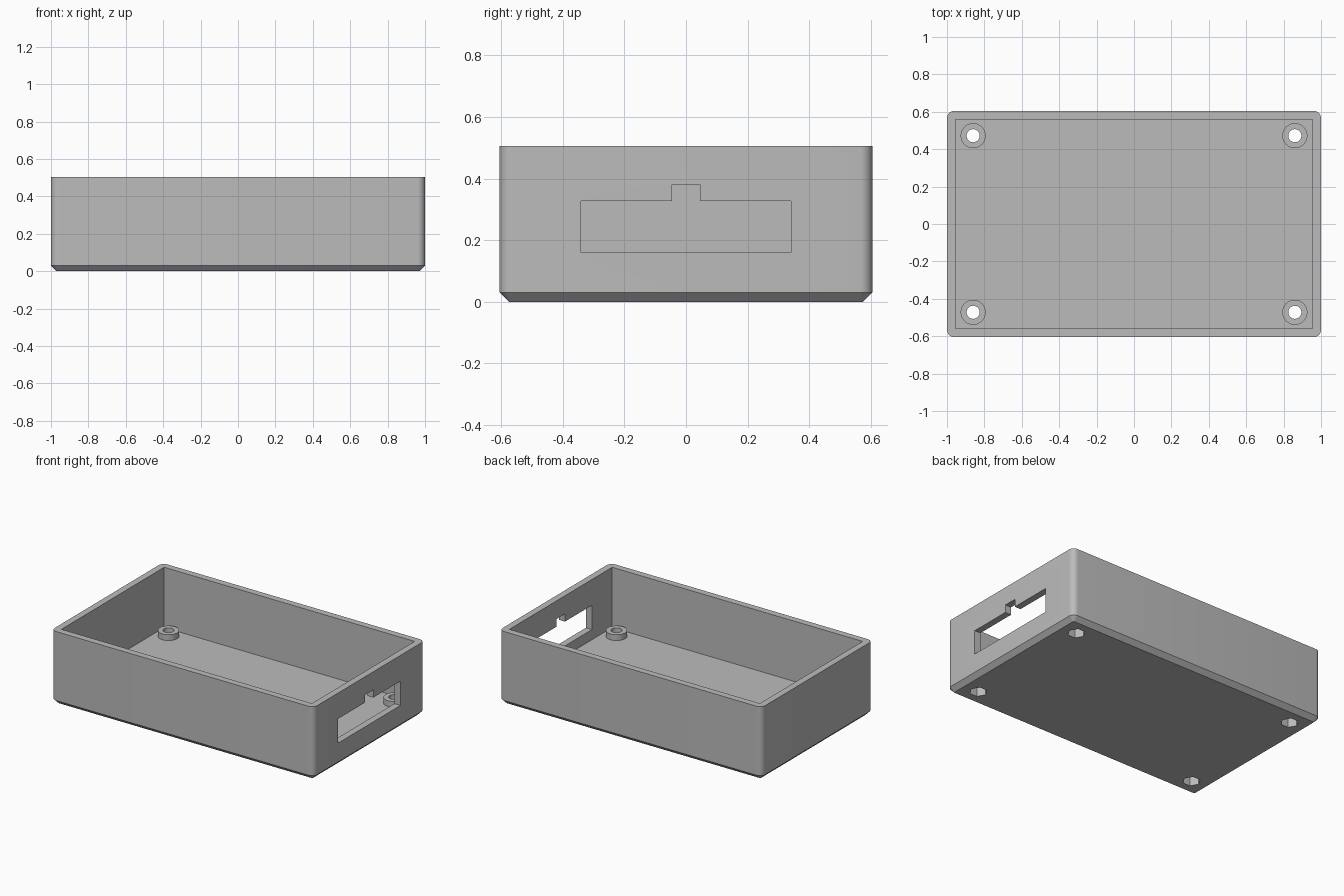
import bpy
import bmesh
from math import cos, sin, pi

if "Cube" in bpy.data.objects:
    bpy.data.objects.remove(bpy.data.objects["Cube"])

grey = bpy.data.materials.new("plain grey")
grey.use_nodes = True
COLOUR = (0.5, 0.5, 0.5, 1)
grey.diffuse_color = COLOUR
grey.node_tree.nodes["Principled BSDF"].inputs["Base Color"].default_value = COLOUR

HALF_X, HALF_Y, HEIGHT = 1.0, 0.605, 0.505
WALL, FLOOR, CHAMFER, RADIUS = 0.046, 0.09, 0.03, 0.04
SCREW_X, SCREW_Y = 0.86, 0.472


def loft(name, rings):
    """Closed solid through a stack of equal-length point rings."""
    bm = bmesh.new()
    loops = [[bm.verts.new(p) for p in ring] for ring in rings]
    n = len(loops[0])
    for low, high in zip(loops, loops[1:]):
        for i in range(n):
            j = (i + 1) % n
            bm.faces.new((low[i], low[j], high[j], high[i]))
    bm.faces.new(loops[0][::-1])
    bm.faces.new(loops[-1])
    bmesh.ops.recalc_face_normals(bm, faces=bm.faces)
    mesh = bpy.data.meshes.new(name)
    bm.to_mesh(mesh)
    bm.free()
    mesh.materials.append(grey)
    obj = bpy.data.objects.new(name, mesh)
    bpy.context.collection.objects.link(obj)
    return obj


def rounded_rect(hx, hy, r, z, steps=8):
    ring = []
    for k, (sx, sy) in enumerate([(1, 1), (-1, 1), (-1, -1), (1, -1)]):
        for i in range(steps + 1):
            a = (k + i / steps) * pi / 2
            ring.append((sx * (hx - r) + r * cos(a), sy * (hy - r) + r * sin(a), z))
    return ring


def prism(name, x, y, r, z0, z1, sides):
    angles = [2 * pi * i / sides for i in range(sides)]
    return loft(name, [[(x + r * cos(a), y + r * sin(a), z) for a in angles]
                       for z in (z0, z1)])


def box(name, x0, x1, y0, y1, z0, z1):
    return loft(name, [[(x0, y0, z), (x1, y0, z), (x1, y1, z), (x0, y1, z)]
                       for z in (z0, z1)])


def combine(target, tool, operation):
    """Apply a boolean and discard the tool."""
    mod = target.modifiers.new("boolean", 'BOOLEAN')
    mod.operation, mod.solver, mod.object = operation, 'EXACT', tool
    bpy.context.view_layer.update()
    bpy.context.view_layer.objects.active = target
    bpy.ops.object.modifier_apply(modifier=mod.name)
    bpy.data.objects.remove(tool)


# Outer shell with rounded upright corners and a chamfered base
case = loft("open_case", [
    rounded_rect(HALF_X - CHAMFER, HALF_Y - CHAMFER, RADIUS - CHAMFER, 0),
    rounded_rect(HALF_X, HALF_Y, RADIUS, CHAMFER),
    rounded_rect(HALF_X, HALF_Y, RADIUS, HEIGHT)])

# Square-cornered cavity
ix, iy = HALF_X - WALL, HALF_Y - WALL
combine(case, box("cavity", -ix, ix, -iy, iy, FLOOR, HEIGHT + 0.2), 'DIFFERENCE')

# Port opening with a key notch, through the +x wall only
port_profile = [(-0.34, 0.16), (0.34, 0.16), (0.34, 0.327), (0.045, 0.327),
                (0.045, 0.38), (-0.045, 0.38), (-0.045, 0.327), (-0.34, 0.327)]
combine(case, loft("port_opening", [[(x, y, z) for y, z in port_profile]
                                    for x in (0.9, 1.1)]), 'DIFFERENCE')

# Screw bosses, screw holes and hexagonal nut pockets in each corner
for sx in (-1, 1):
    for sy in (-1, 1):
        x, y = sx * SCREW_X, sy * SCREW_Y
        combine(case, prism("boss", x, y, 0.067, FLOOR - 0.01, 0.13, 48), 'UNION')
        combine(case, prism("screw_hole", x, y, 0.035, -0.1, 0.3, 32), 'DIFFERENCE')
        combine(case, prism("nut_pocket", x, y, 0.056, -0.1, 0.06, 6), 'DIFFERENCE')

# Smooth rounded corners and holes, crisp edges elsewhere
bpy.ops.object.select_all(action='DESELECT')
case.select_set(True)
bpy.context.view_layer.objects.active = case
bpy.ops.object.shade_smooth_by_angle(angle=pi / 6)
